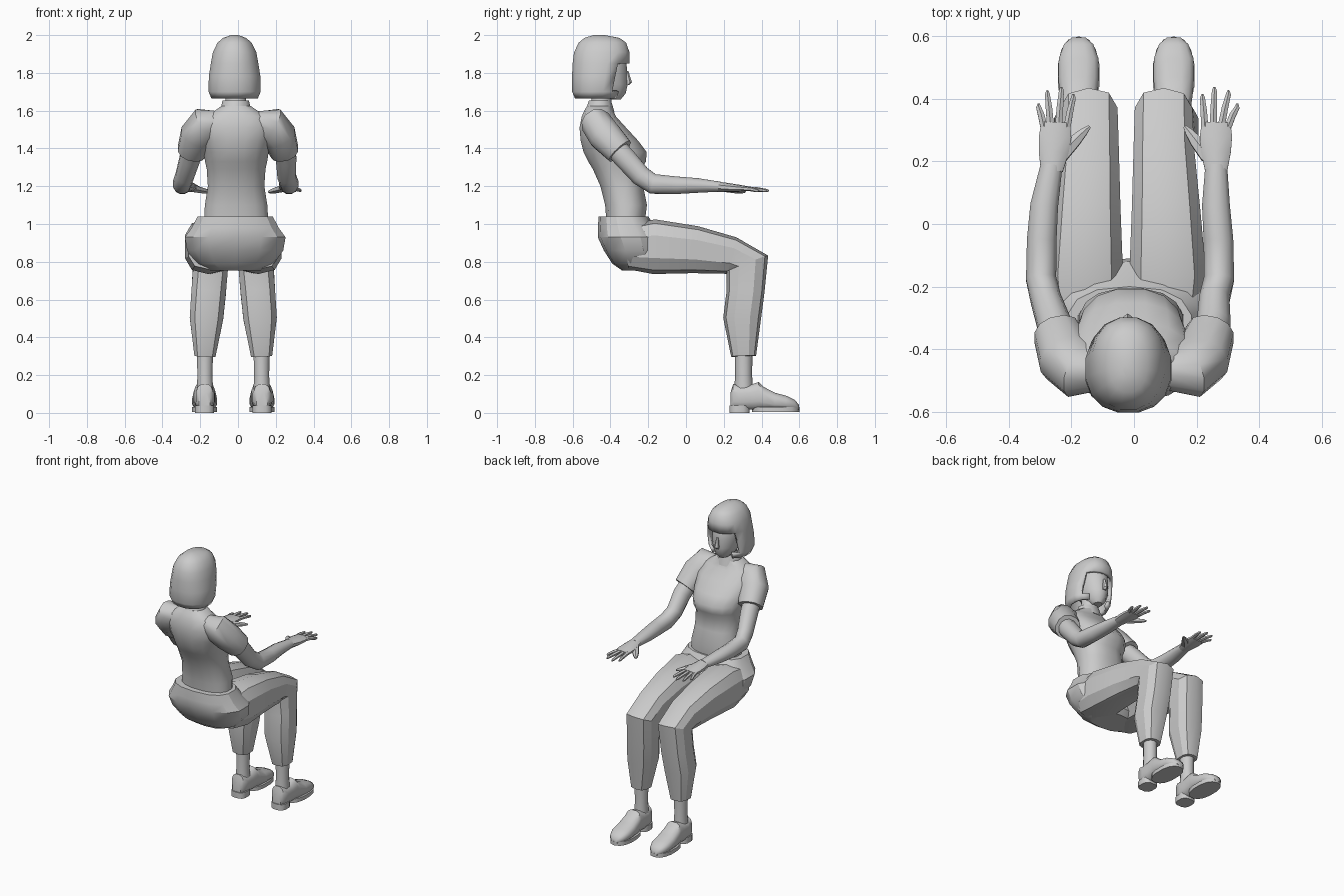
import bpy, bmesh, math
from mathutils import Vector

X, Y, Z = Vector((1, 0, 0)), Vector((0, 1, 0)), Vector((0, 0, 1))


def tube(name, rings, n=12, axis=None, power=1.0, x0=0.0, s=1, cut=None, angle=40):
    """Loft closed rings (x, y, z, half_width, half_depth) along their path."""
    pts = [Vector((x0 + s * r[0], r[1], r[2])) for r in rings]
    bm = bmesh.new()
    loops = []
    for i, r in enumerate(rings):
        t = axis or (pts[min(i + 1, len(pts) - 1)] - pts[max(i - 1, 0)]).normalized()
        side = (X - t * X.dot(t)).normalized()
        up = t.cross(side)
        loop = []
        for k in range(n):
            a = 2 * math.pi * (k + 0.5) / n
            c, d = math.cos(a), math.sin(a)
            c = math.copysign(abs(c) ** power, c)
            d = math.copysign(abs(d) ** power, d)
            loop.append(bm.verts.new(pts[i] + side * r[3] * c + up * r[4] * d))
        loops.append(loop)
    for p, q in zip(loops, loops[1:]):
        for k in range(n):
            bm.faces.new((p[k], p[(k + 1) % n], q[(k + 1) % n], q[k]))
    bm.faces.new(loops[0])
    bm.faces.new(loops[-1])
    bmesh.ops.recalc_face_normals(bm, faces=bm.faces)
    if cut:
        gone = [f for f in bm.faces if cut(f.calc_center_median())]
        bmesh.ops.delete(bm, geom=gone, context='FACES')
    me = bpy.data.meshes.new(name)
    bm.to_mesh(me)
    bm.free()
    ob = bpy.data.objects.new(name, me)
    bpy.context.collection.objects.link(ob)
    bpy.ops.object.select_all(action='DESELECT')
    ob.select_set(True)
    bpy.context.view_layer.objects.active = ob
    bpy.ops.object.shade_smooth_by_angle(angle=math.radians(angle))
    return ob


def levels(cx, rows):
    """Rows (z, back_y, front_y, half_width) to level rings."""
    return [(cx, (b + f) / 2, z, w, (f - b) / 2) for z, b, f, w in rows]


# shirt and waist
tube("shirt", levels(-0.01, [
    (0.98, -0.42, -0.22, 0.175), (1.10, -0.43, -0.205, 0.168), (1.20, -0.455, -0.225, 0.152),
    (1.29, -0.495, -0.235, 0.158), (1.33, -0.52, -0.21, 0.167), (1.38, -0.545, -0.205, 0.175),
    (1.44, -0.56, -0.25, 0.19), (1.51, -0.566, -0.315, 0.20), (1.57, -0.553, -0.37, 0.165),
    (1.60, -0.54, -0.385, 0.115), (1.625, -0.525, -0.39, 0.078)]), n=16, axis=Z, power=0.85)
tube("collar", levels(-0.012, [(1.59, -0.54, -0.375, 0.088), (1.655, -0.515, -0.395, 0.072)]), axis=Z)
tube("neck", levels(-0.012, [(1.6, -0.51, -0.40, 0.058), (1.75, -0.49, -0.38, 0.055)]), axis=Z)

# trousers: hips
tube("hips", levels(-0.015, [
    (0.755, -0.34, -0.14, 0.14), (0.79, -0.39, -0.11, 0.21), (0.86, -0.435, -0.11, 0.26),
    (0.93, -0.467, -0.12, 0.272), (0.98, -0.467, -0.16, 0.235), (1.04, -0.462, -0.2, 0.203)]),
    n=14, axis=Z, power=0.8, angle=30)

# head and hair
tube("head", levels(-0.02, [
    (1.66, -0.43, -0.345, 0.03), (1.69, -0.49, -0.32, 0.06), (1.74, -0.53, -0.308, 0.08),
    (1.80, -0.55, -0.312, 0.09), (1.86, -0.56, -0.315, 0.092), (1.94, -0.53, -0.36, 0.07)]),
    n=14, axis=Z)
tube("nose", levels(-0.02, [
    (1.735, -0.33, -0.30, 0.014), (1.75, -0.33, -0.286, 0.017), (1.81, -0.33, -0.305, 0.008)]), n=6, axis=Z)
hair = tube("bob_hair", levels(-0.018, [
    (1.665, -0.59, -0.35, 0.125), (1.70, -0.605, -0.335, 0.14), (1.78, -0.606, -0.315, 0.139),
    (1.85, -0.603, -0.297, 0.128), (1.91, -0.595, -0.297, 0.117), (1.96, -0.57, -0.315, 0.092),
    (1.985, -0.54, -0.35, 0.062), (2.0, -0.49, -0.43, 0.02)]), n=16, axis=Z, power=0.9,
    cut=lambda c: c.z < 1.67 or (c.z < 1.85 and c.y > -0.365))
shell = hair.modifiers.new("thickness", 'SOLIDIFY')
shell.thickness = 0.02
shell.offset = -1

for label, s, elbow, splay in (("left", -1, 0.297, 0.0), ("right", 1, 0.272, 0.025)):
    # sleeve and arm
    tube(label + "_sleeve", [
        (0.10, -0.47, 1.53, 0.07, 0.06), (0.17, -0.465, 1.52, 0.105, 0.085),
        (0.215, -0.43, 1.47, 0.093, 0.09), (0.245, -0.35, 1.385, 0.078, 0.078)],
        s=s, power=0.9)
    tube(label + "_arm", [
        (0.235, -0.39, 1.42, 0.055, 0.06), (0.255, -0.32, 1.345, 0.056, 0.06),
        (elbow - 0.015, -0.24, 1.255, 0.05, 0.056), (elbow, -0.175, 1.212, 0.05, 0.055),
        (elbow - 0.002, -0.05, 1.205, 0.049, 0.048), (elbow - 0.01, 0.06, 1.204, 0.046, 0.04),
        (0.263, 0.19, 1.197, 0.036, 0.026)], s=s)

    # hand
    tube(label + "_palm", [
        (0.263, 0.17, 1.197, 0.037, 0.027), (0.257 + splay * .2, 0.23, 1.192, 0.05, 0.024),
        (0.252 + splay * .4, 0.28, 1.189, 0.054, 0.019),
        (0.25 + splay * .5, 0.325, 1.187, 0.048, 0.013)], n=10, s=s, power=0.9)
    fingers = [("pinky", 0.288, 0.31, 0.305, 0.385), ("ring_finger", 0.267, 0.315, 0.277, 0.427),
               ("middle_finger", 0.241, 0.315, 0.232, 0.438), ("index_finger", 0.214, 0.31, 0.194, 0.415)]
    for part, bx, by, tx, ty in fingers:
        bx, tx = bx + splay * .5, tx + splay
        mx, my = (bx + tx) / 2, (by + ty) / 2
        tube(label + "_" + part, [
            (bx, by, 1.187, 0.013, 0.012), (mx, my, 1.184, 0.012, 0.011),
            (tx, ty - 0.012, 1.177, 0.009, 0.009), (tx, ty, 1.175, 0.004, 0.005)], n=6, s=s)
    tube(label + "_thumb", [
        (0.235, 0.215, 1.188, 0.025, 0.02), (0.19 + splay * .3, 0.265, 1.178, 0.022, 0.016),
        (0.16 + splay * .6, 0.295, 1.172, 0.014, 0.012), (0.142 + splay * .8, 0.312, 1.17, 0.006, 0.005)],
        n=6, s=s)

    # trouser leg and ankle
    lx = -0.025
    tube(label + "_trouser_leg", [
        (0.13, -0.31, 0.875, 0.11, 0.115), (0.133, -0.17, 0.88, 0.128, 0.145),
        (0.127, 0.05, 0.864, 0.113, 0.125), (0.12, 0.24, 0.833, 0.1, 0.1),
        (0.12, 0.325, 0.79, 0.096, 0.118), (0.13, 0.315, 0.64, 0.095, 0.1),
        (0.142, 0.297, 0.50, 0.092, 0.1), (0.15, 0.305, 0.30, 0.058, 0.066)],
        n=10, x0=lx, s=s, power=0.75, angle=30)
    tube(label + "_ankle", [
        (0.15, 0.305, 0.33, 0.045, 0.047), (0.15, 0.305, 0.2, 0.042, 0.045),
        (0.15, 0.305, 0.12, 0.045, 0.05)], n=10, axis=Z, x0=lx, s=s)

    # shoe: upper lofted heel to toe, split sole
    profile = [(0.236, 0.11, 0.03), (0.25, 0.155, 0.046), (0.29, 0.145, 0.053), (0.34, 0.15, 0.056),
               (0.385, 0.165, 0.058), (0.41, 0.14, 0.062), (0.47, 0.108, 0.067), (0.53, 0.092, 0.065),
               (0.575, 0.07, 0.048), (0.597, 0.045, 0.022)]
    tube(label + "_shoe", [(0.152, y, (h + 0.015) / 2, w, (h - 0.015) / 2) for y, h, w in profile],
         n=12, axis=Y, x0=lx, s=s, power=0.75)
    tube(label + "_heel", [(0.152, 0.283, z, 0.052, 0.055) for z in (0, 0.04)], n=12, axis=Z,
         x0=lx, s=s, power=0.7)
    tube(label + "_sole", [(0.152, 0.475, z, 0.068, 0.125) for z in (0.004, 0.03)], n=14, axis=Z,
         x0=lx, s=s, power=0.85)
